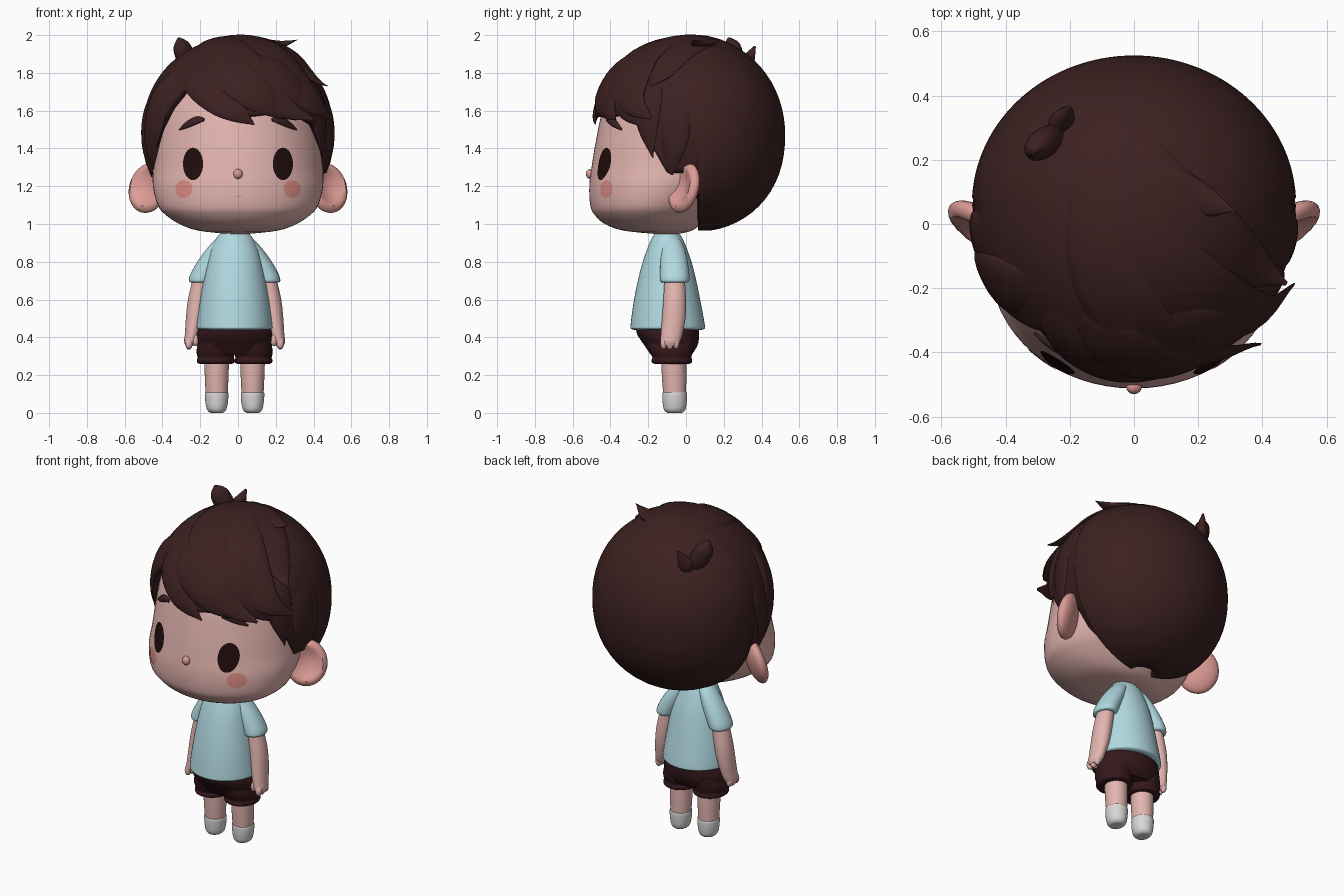
import bpy, bmesh, math
from mathutils import Vector, Matrix
from mathutils.bvhtree import BVHTree

if "Cube" in bpy.data.objects:
    bpy.data.objects.remove(bpy.data.objects["Cube"])

def material(name, *rgb):
    m = bpy.data.materials.new(name)
    m.diffuse_color = (*rgb, 1)
    m.use_nodes = True
    m.node_tree.nodes["Principled BSDF"].inputs["Base Color"].default_value = m.diffuse_color
    return m

SKIN = material("skin", 0.77, 0.46, 0.43)
EAR = material("ear_pink", 0.72, 0.33, 0.30)
BLUSH = material("blush", 0.74, 0.27, 0.24)
HAIR = material("hair_brown", 0.045, 0.015, 0.015)
EYE = material("eye_dark", 0.016, 0.004, 0.004)
SHIRT = material("shirt_blue", 0.44, 0.69, 0.75)
SHORTS = material("shorts_maroon", 0.035, 0.009, 0.011)
SHOE = material("shoe_white", 0.70, 0.69, 0.68)
SIDES = ((-1, "left"), (1, "right"))

def finish(name, bm, mat, closed=True):
    if closed:
        bmesh.ops.recalc_face_normals(bm, faces=bm.faces)
    me = bpy.data.meshes.new(name)
    bm.to_mesh(me)
    me.materials.append(mat)
    ob = bpy.data.objects.new(name, me)
    bpy.context.collection.objects.link(ob)
    return ob

def smooth_rows(rows, k=4):
    """Catmull-Rom resampling of a list of tuples."""
    v = [Vector(r) for r in rows]
    out = []
    for i in range(len(v) - 1):
        p0, p1, p2, p3 = v[max(i - 1, 0)], v[i], v[i + 1], v[min(i + 2, len(v) - 1)]
        for t in (j / k for j in range(k)):
            out.append(0.5 * (2 * p1 + (p2 - p0) * t + (2 * p0 - 5 * p1 + 4 * p2 - p3) * t * t
                              + (3 * p1 - p0 - 3 * p2 + p3) * t ** 3))
    return out + [v[-1]]

def skin_rings(name, rings, mat, caps=(0, -1), closed=True):
    """Surface through rings of points."""
    bm = bmesh.new()
    vs = [[bm.verts.new(p) for p in r] for r in rings]
    n = len(vs[0])
    for a, b in zip(vs, vs[1:]):
        for i in range(n):
            bm.faces.new((a[i], a[(i + 1) % n], b[(i + 1) % n], b[i]))
    for c in caps:
        bm.faces.new(vs[c])
    return finish(name, bm, mat, closed)

def circle(n):
    return [(math.cos(2 * math.pi * i / n), math.sin(2 * math.pi * i / n)) for i in range(n)]

def loft(name, rows, mat, n=32):
    """Stacked ellipses, rows of (z, cx, cy, rx, ry)."""
    return skin_rings(name, [[(cx + rx * c, cy + ry * s, z) for c, s in circle(n)]
                             for z, cx, cy, rx, ry in smooth_rows(rows)], mat)

def sweep(name, pts, normals, widths, mat, flat):
    """Flattened tapering strand along points."""
    rings = []
    for i, p in enumerate(pts):
        t = (pts[min(i + 1, len(pts) - 1)] - pts[max(i - 1, 0)]).normalized()
        side = t.cross(normals[i]).normalized()
        rings.append([p + max(widths[i], 0.003) * (side * c + side.cross(t) * flat * s)
                      for c, s in circle(16)])
    skin_rings(name, rings, mat)

def ball(name, mat, loc, size, rot=Matrix(), hollow=0, flip=1):
    """Ellipsoid, optionally with a hollow pressed into its front."""
    bm = bmesh.new()
    bmesh.ops.create_uvsphere(bm, u_segments=28, v_segments=18, radius=1)
    for v in bm.verts:
        if v.co.y < 0:
            v.co.y += hollow * max(0, 1 - (v.co.x ** 2 + v.co.z ** 2) / 0.6)
    bm.transform(Matrix.Diagonal((flip, 1, 1, 1)) @ Matrix.Translation(loc) @ rot @ Matrix.Diagonal((*size, 1)))
    finish(name, bm, mat)

def tree_of(ob):
    return BVHTree.FromPolygons([v.co for v in ob.data.vertices], [p.vertices[:] for p in ob.data.polygons])

# Head: rows of (z, front y, back y, half width)
profile = [(0.947, -0.16, -0.04, 0.05), (0.965, -0.33, 0.03, 0.21), (1.0, -0.43, 0.08, 0.31),
           (1.05, -0.485, 0.13, 0.385), (1.1, -0.507, 0.18, 0.425), (1.2, -0.512, 0.27, 0.45),
           (1.3, -0.5, 0.36, 0.45), (1.45, -0.475, 0.42, 0.445), (1.6, -0.44, 0.42, 0.42),
           (1.75, -0.36, 0.35, 0.35), (1.85, -0.25, 0.25, 0.25)]
head = loft("head", [(z, 0, (f + b) / 2, w, (b - f) / 2) for z, f, b, w in profile], SKIN, 64)
face = tree_of(head)

def on_face(x, z, lift=0.005):
    hit, nor, _, _ = face.ray_cast(Vector((x, -2, z)), Vector((0, 1, 0)))
    return hit + Vector((0, -lift, 0)), nor

def plate(name, cx, cz, rx, rz, mat, lift):
    skin_rings(name, [[on_face(cx + rx * k * c, cz + rz * k * s, lift)[0] for c, s in circle(32)]
                      for k in (1, 0.75, 0.5, 0.25)], mat, (-1,), False)

# Face details and ears
for s, side in SIDES:
    plate(side + "_eye", 0.238 * s, 1.318, 0.053, 0.086, EYE, 0.005)
    plate(side + "_cheek", 0.287 * s, 1.185, 0.045, 0.047, BLUSH, 0.003)
    rows = smooth_rows([(0.18, 1.552, 0.008), (0.215, 1.55, 0.02), (0.26, 1.53, 0.019), (0.31, 1.50, 0.005)])
    hits = [on_face(s * r[0], r[1]) for r in rows]
    sweep(side + "_eyebrow", [h[0] for h in hits], [h[1] for h in hits], [r[2] for r in rows], HAIR, 0.6)
    ball(side + "_ear", EAR, (0.475, -0.01, 1.19), (0.12, 0.05, 0.135),
         Matrix.Rotation(0.6, 4, 'Z') @ Matrix.Rotation(-0.25, 4, 'X'), 1.0, s)
plate("mouth", 0, 1.145, 0.028, 0.005, EAR, 0.003)
ball("nose", EAR, (0, -0.508, 1.265), (0.024, 0.022, 0.026))

# Hair surface by azimuth (0 = front, 90 = +x) and height
MID, RZ = Vector((0, 0.06, 1.475)), 0.515

def scalp(a, z):
    a = math.radians(a)
    c = min(abs(z - MID.z) / RZ, 1)
    r = math.sqrt(1 - c ** (2.2 + 0.2 * math.cos(a) if z > MID.z else 2.25))
    ry = 0.55 if math.cos(a) > 0 else 0.465
    return Vector((0.505 * r * math.sin(a), MID.y - ry * r * math.cos(a), z))

# Hair cap trimmed along a hairline of (azimuth, z)
hairline = [(-180, 0.965), (-93, 0.965), (-87, 1.25), (-72, 1.25), (-63, 1.36), (-57, 1.5), (-48, 1.62),
            (-39, 1.71), (-24, 1.66), (-9, 1.61), (6, 1.57), (21, 1.585), (33, 1.575), (39, 1.58),
            (54, 1.53), (60, 1.45), (66, 1.38), (72, 1.27), (87, 1.27), (93, 0.965), (180, 0.965)]
ends = {a: math.acos((z0 + (z1 - z0) * (a - a0) / (a1 - a0) - MID.z) / RZ)
        for (a0, z0), (a1, z1) in zip(hairline, hairline[1:]) for a in range(a0, a1, 3)}
cap = skin_rings("hair_cap", [[scalp(a, MID.z + RZ * math.cos(e * j / 30)) for a, e in ends.items()]
                              for j in range(30, 0, -1)], HAIR, (-1,), False)
sol = cap.modifiers.new("thickness", 'SOLIDIFY')
sol.thickness, sol.offset = 0.04, -1
cap_tree = tree_of(cap)

# Locks lying on the cap: (azimuth, z, half width)
locks = {
    "fringe_left": [(-40, 1.90, 0.03), (-30, 1.78, 0.09), (-12, 1.66, 0.085), (0, 1.59, 0.055), (10, 1.525, 0)],
    "fringe_middle": [(-30, 1.94, 0.03), (-10, 1.83, 0.12), (12, 1.70, 0.11), (26, 1.615, 0.06), (38, 1.55, 0)],
    "fringe_right": [(0, 1.94, 0.04), (20, 1.83, 0.12), (38, 1.71, 0.11), (50, 1.60, 0.07), (62, 1.51, 0)],
    "right_temple": [(55, 1.84, 0.03), (58, 1.7, 0.09), (61, 1.52, 0.065), (64, 1.35, 0)],
    "right_sideburn": [(75, 1.75, 0.03), (77, 1.6, 0.08), (77, 1.42, 0.07), (73, 1.23, 0)],
    "left_temple": [(-48, 1.86, 0.03), (-58, 1.73, 0.1), (-64, 1.55, 0.1), (-68, 1.42, 0.07), (-70, 1.28, 0)],
    "left_sideburn": [(-82, 1.75, 0.03), (-80, 1.6, 0.08), (-78, 1.42, 0.07), (-76, 1.23, 0)]}
for name, rows in locks.items():
    rows = smooth_rows(rows, 5)
    pts = [scalp(r[0], r[1]) for r in rows]
    nor = [(p - MID).normalized() for p in pts]
    pts = [p - n * 0.024 * (1 - i / len(pts)) for i, (p, n) in enumerate(zip(pts, nor))]
    sweep(name, pts, nor, [r[2] for r in rows], HAIR, 0.3)

# Strands combed from the crown, pulled to the cap except for their free tips: (x, y, z, half width)
strands = {
    "strand_front": [(-0.09, 0.36, 1.82, 0.02), (-0.13, 0.1, 1.98, 0.08), (-0.08, -0.18, 1.94, 0.12),
                     (0.1, -0.39, 1.75, 0.11), (0.27, -0.425, 1.62, 0.06), (0.40, -0.38, 1.555, 0.008)],
    "strand_middle": [(-0.06, 0.36, 1.82, 0.02), (-0.02, 0.1, 1.99, 0.09), (0.1, -0.14, 1.94, 0.13),
                      (0.28, -0.28, 1.80, 0.12), (0.42, -0.30, 1.66, 0.08), (0.505, -0.19, 1.56, 0.008)],
    "strand_right": [(-0.02, 0.36, 1.82, 0.02), (0.08, 0.14, 1.98, 0.09), (0.25, -0.05, 1.9, 0.11),
                     (0.39, -0.14, 1.81, 0.07), (0.485, -0.19, 1.735, 0.006)]}
for name, rows in strands.items():
    rows = smooth_rows(rows, 5)
    pts = []
    for i, r in enumerate(rows):
        p, free = Vector(r[:3]), max(0, i / len(rows) - 0.6) / 0.4
        q, n, _, _ = cap_tree.find_nearest(p)
        pts.append((q - (q - MID).normalized() * 0.012).lerp(p, free))
    sweep(name, pts, [(p - MID).normalized() for p in pts], [r[3] for r in rows], HAIR, 0.25)

# Upright tufts: (x, y, z, half width)
tufts = {
    "crown_tuft_large": [(-0.235, 0.29, 1.80, 0.03), (-0.27, 0.26, 1.87, 0.055), (-0.30, 0.24, 1.94, 0.05),
                         (-0.315, 0.225, 1.985, 0.008)],
    "crown_tuft_small": [(-0.235, 0.29, 1.80, 0.025), (-0.225, 0.32, 1.85, 0.045), (-0.20, 0.365, 1.94, 0.006)],
    "top_tuft": [(-0.03, 0.16, 1.94, 0.04), (0.1, 0.12, 1.955, 0.065), (0.22, 0.07, 1.95, 0.05), (0.315, 0.04, 1.975, 0)]}
for name, rows in tufts.items():
    rows = smooth_rows(rows, 5)
    up, flat = (Vector((0.3, -0.2, 1)), 0.4) if name == "top_tuft" else (Vector((0.7, -0.7, 0.1)), 0.8)
    sweep(name, [Vector(r[:3]) for r in rows], [up] * len(rows), [r[3] for r in rows], HAIR, flat)

# Clothes and limbs, centred slightly to the left
CX = -0.018
loft("shirt", [(0.965, CX, -0.1, 0.06, 0.045), (0.93, CX, -0.1, 0.093, 0.078), (0.85, CX, -0.1, 0.13, 0.112),
               (0.75, CX, -0.1, 0.155, 0.143), (0.6, CX, -0.1, 0.182, 0.175), (0.47, CX, -0.097, 0.2, 0.196),
               (0.447, CX, -0.097, 0.198, 0.196), (0.44, CX, -0.097, 0.18, 0.18)], SHIRT, 48)
loft("shorts_waist", [(0.47, CX, -0.098, 0.18, 0.165), (0.42, CX, -0.095, 0.2, 0.165),
                      (0.36, CX, -0.08, 0.2, 0.142), (0.31, CX, -0.078, 0.18, 0.11)], SHORTS, 40)
limbs = {
    "sleeve": (SHIRT, [(0.95, 0.035, -0.09, 0.03, 0.03), (0.9, 0.072, -0.075, 0.048, 0.055), (0.82, 0.122, -0.065, 0.062, 0.07),
                       (0.74, 0.165, -0.06, 0.066, 0.077), (0.70, 0.18, -0.06, 0.062, 0.077), (0.69, 0.18, -0.06, 0.05, 0.065)]),
    "arm": (SKIN, [(0.73, 0.172, -0.06, 0.045, 0.052), (0.6, 0.197, -0.06, 0.05, 0.06), (0.5, 0.212, -0.065, 0.046, 0.062),
                   (0.42, 0.225, -0.075, 0.038, 0.058), (0.38, 0.233, -0.082, 0.034, 0.052), (0.355, 0.24, -0.085, 0.02, 0.04)]),
    "shorts_leg": (SHORTS, [(0.39, 0.095, -0.08, 0.09, 0.125), (0.33, 0.1, -0.078, 0.102, 0.115), (0.293, 0.1, -0.075, 0.096, 0.103),
                            (0.28, 0.1, -0.075, 0.1, 0.108), (0.265, 0.1, -0.075, 0.097, 0.104), (0.258, 0.1, -0.075, 0.08, 0.085)]),
    "leg": (SKIN, [(0.3, 0.095, -0.065, 0.066, 0.066), (0.2, 0.095, -0.063, 0.063, 0.065), (0.09, 0.095, -0.06, 0.058, 0.06)]),
    "shoe": (SHOE, [(0.108, 0.095, -0.06, 0.055, 0.058), (0.104, 0.095, -0.06, 0.062, 0.065), (0.06, 0.095, -0.06, 0.06, 0.064),
                    (0.02, 0.095, -0.06, 0.052, 0.058), (0.003, 0.095, -0.06, 0.038, 0.044), (0.0, 0.095, -0.06, 0.025, 0.03)])}
for s, side in SIDES:
    for name, (mat, rows) in limbs.items():
        loft(side + "_" + name, [(z, CX + s * x, y, rx, ry) for z, x, y, rx, ry in rows], mat)
    for i, (x, y, z) in enumerate(((0.242, -0.118, 0.368), (0.242, -0.085, 0.366), (0.242, -0.053, 0.37), (0.208, -0.115, 0.385))):
        ball(f"{side}_finger_{i + 1}", SKIN, (CX + s * x, y, z), (0.019, 0.018, 0.031))

# Smooth shading everywhere, keeping hems sharp
bpy.ops.object.select_all(action='SELECT')
bpy.context.view_layer.objects.active = head
bpy.ops.object.shade_smooth_by_angle(angle=math.radians(50))
